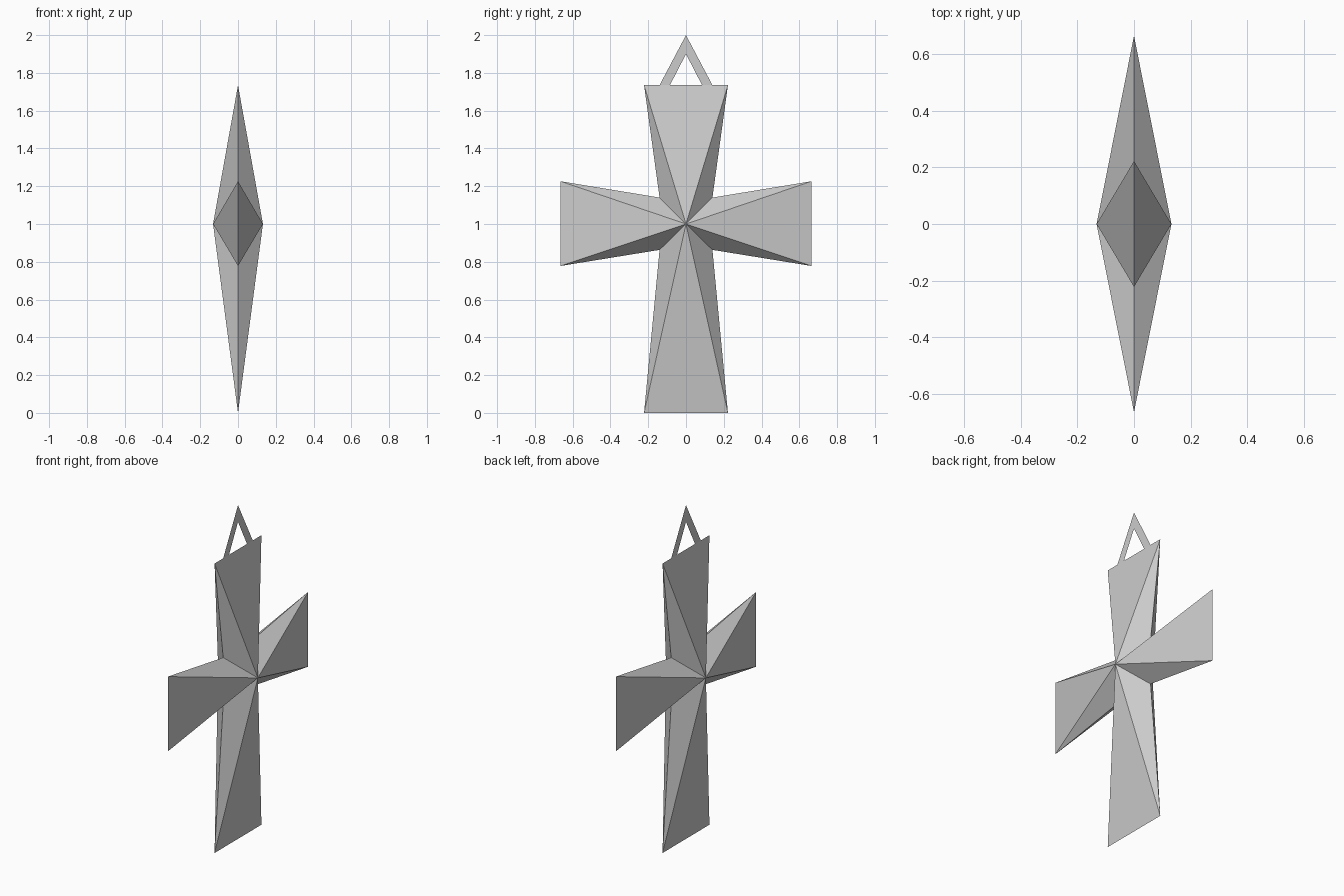
import bpy

if "Cube" in bpy.data.objects:
    bpy.data.objects.remove(bpy.data.objects["Cube"])

APEX_Z = 1.0
DEPTH = 0.132


def make_object(name, verts, faces):
    mesh = bpy.data.meshes.new(name)
    mesh.from_pydata(verts, [], faces)
    mesh.update()
    obj = bpy.data.objects.new(name, mesh)
    bpy.context.collection.objects.link(obj)
    return obj


# Faceted cross: half outline (y, z) mirrored, fanned to a front and back apex
half = [(0.222, 0.0), (0.14, 0.863), (0.664, 0.778),
        (0.664, 1.226), (0.14, 1.14), (0.222, 1.735)]
outline = half + [(-y, z) for y, z in reversed(half)]
n = len(outline)
verts = [(0, y, z) for y, z in outline] + [(DEPTH, 0, APEX_Z), (-DEPTH, 0, APEX_Z)]
faces = []
for i in range(n):
    j = (i + 1) % n
    faces.append((i, j, n))
    faces.append((j, i, n + 1))
make_object("cross_body", verts, faces)

# Flat triangular hanging loop, sitting on the thin top edge
loop = [(0.14, 1.735), (0, 2.0), (-0.14, 1.735),
        (0.085, 1.735), (0, 1.9), (-0.085, 1.735)]
make_object("hanging_loop", [(0, y, z) for y, z in loop],
            [(0, 1, 4, 3), (1, 2, 5, 4)])
